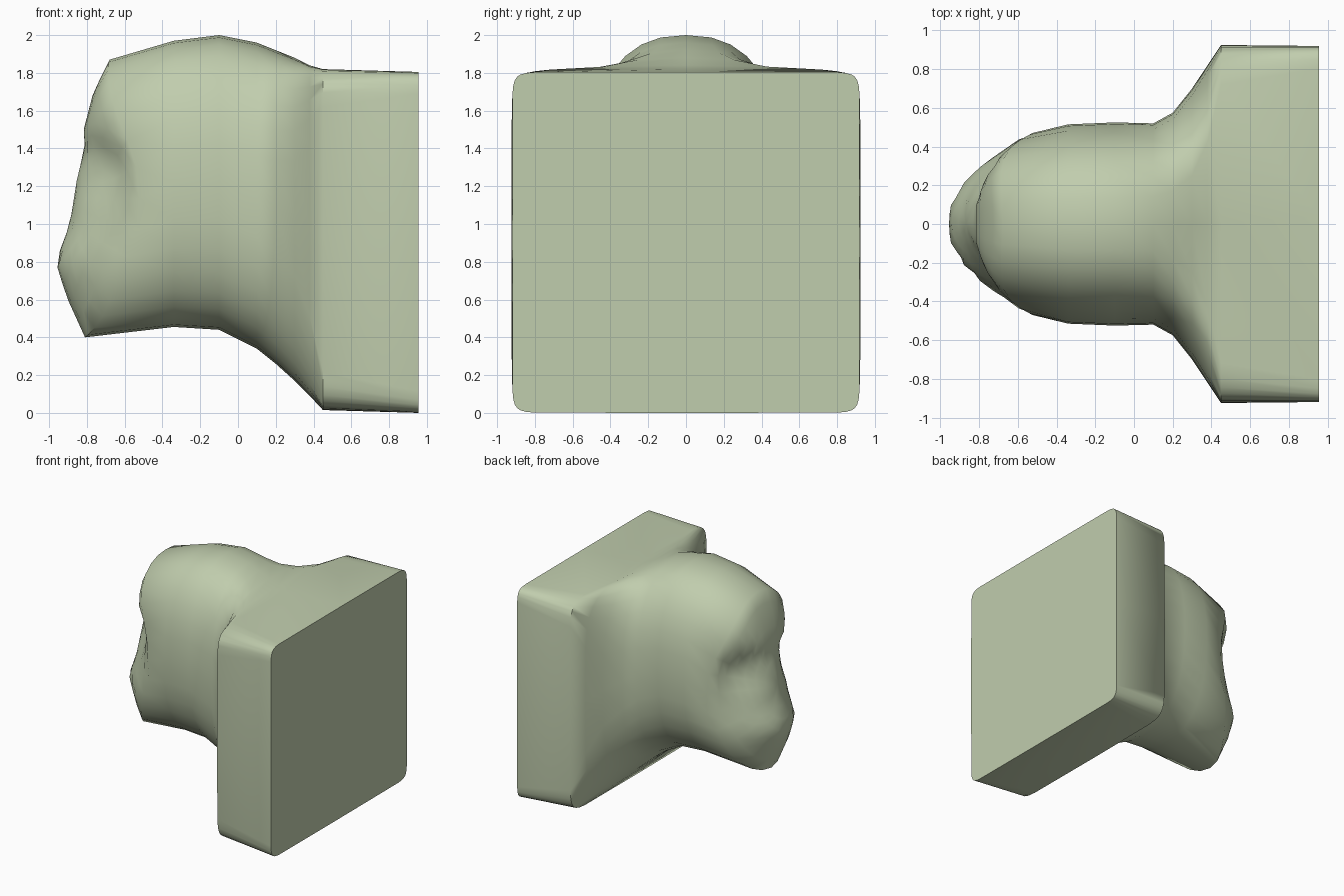
import bpy, bmesh, math

cube = bpy.data.objects.get("Cube")
if cube:
    bpy.data.objects.remove(cube, do_unlink=True)

SIDES = 32

# Profile of the face along its centre line: (height, depth)
FACE = [(0.40, -0.81), (0.62, -0.91), (0.80, -0.965), (1.0, -0.89), (1.27, -0.85),
        (1.40, -0.81), (1.47, -0.825), (1.70, -0.765), (1.87, -0.68)]


def face_depth(y, z):
    z = min(max(z, FACE[0][0]), FACE[-1][0])
    for (z0, x0), (z1, x1) in zip(FACE, FACE[1:]):
        if z <= z1:
            x = x0 + (x1 - x0) * (z - z0) / (z1 - z0)
            break
    # narrow muzzle below, broad forehead above
    side = abs(y) / 0.48
    muzzle = 1 / (1 + math.exp((z - 1.1) / 0.08))
    x += muzzle * 0.44 * side ** 2 + (1 - muzzle) * 0.28 * side ** 3
    # hollow eye sockets under the brow
    return x + 0.13 * math.exp(-((abs(y) - 0.3) / 0.15) ** 2 - ((z - 1.27) / 0.17) ** 2)


def section(bottom, top, width, power):
    """Rounded-square outline in the y-z plane."""
    points = []
    for i in range(SIDES):
        a = 2 * math.pi * i / SIDES
        c, s = math.cos(a), math.sin(a)
        y = width * math.copysign(abs(c) ** (2 / power), c)
        z = math.copysign(abs(s) ** (2 / power), s)
        points.append((y, (bottom + top) / 2 + z * (top - bottom) / 2))
    return points


bm = bmesh.new()
rings = []

# Face: concentric outlines pushed out to the face depth
MID = 1.14
outline = section(0.40, 1.87, 0.47, 2.2)
for t in (0.12, 0.25, 0.38, 0.5, 0.62, 0.74, 0.87, 1.0):
    ring = []
    for y, z in outline:
        fy, fz = y * t, MID + (z - MID) * t
        ring.append(bm.verts.new((face_depth(fy, fz), fy, fz)))
    rings.append(ring)

# Skull, neck flare and mounting block: (x, bottom, top, half width, squareness)
for x, bottom, top, width, power in [
        (-0.34, 0.455, 1.97, 0.515, 2.4),
        (-0.10, 0.44, 2.00, 0.525, 2.4),
        (0.10, 0.34, 1.96, 0.52, 2.5),
        (0.20, 0.26, 1.92, 0.575, 2.7),
        (0.30, 0.17, 1.88, 0.70, 3.2),
        (0.38, 0.09, 1.84, 0.82, 5),
        (0.45, 0.015, 1.82, 0.925, 13),
        (0.955, 0.0, 1.805, 0.92, 24)]:
    rings.append([bm.verts.new((x, y, z)) for y, z in section(bottom, top, width, power)])

for a, b in zip(rings, rings[1:]):
    for i in range(SIDES):
        j = (i + 1) % SIDES
        bm.faces.new((a[i], a[j], b[j], b[i]))

# Close the face and the flat back
tip = bm.verts.new((face_depth(0, MID), 0, MID))
for i in range(SIDES):
    bm.faces.new((tip, rings[0][(i + 1) % SIDES], rings[0][i]))
bm.faces.new(rings[-1])
bmesh.ops.recalc_face_normals(bm, faces=bm.faces)

mesh = bpy.data.meshes.new("mounted_head")
bm.to_mesh(mesh)
bm.free()
head = bpy.data.objects.new("mounted_head", mesh)
bpy.context.collection.objects.link(head)

# Sage green stone
stone = bpy.data.materials.new("sage_green")
stone.use_nodes = True
colour = (0.53, 0.61, 0.42, 1)
stone.diffuse_color = colour
stone.node_tree.nodes["Principled BSDF"].inputs["Base Color"].default_value = colour
mesh.materials.append(stone)

bpy.context.view_layer.objects.active = head
head.select_set(True)
bpy.ops.object.shade_smooth_by_angle(angle=math.radians(62))
